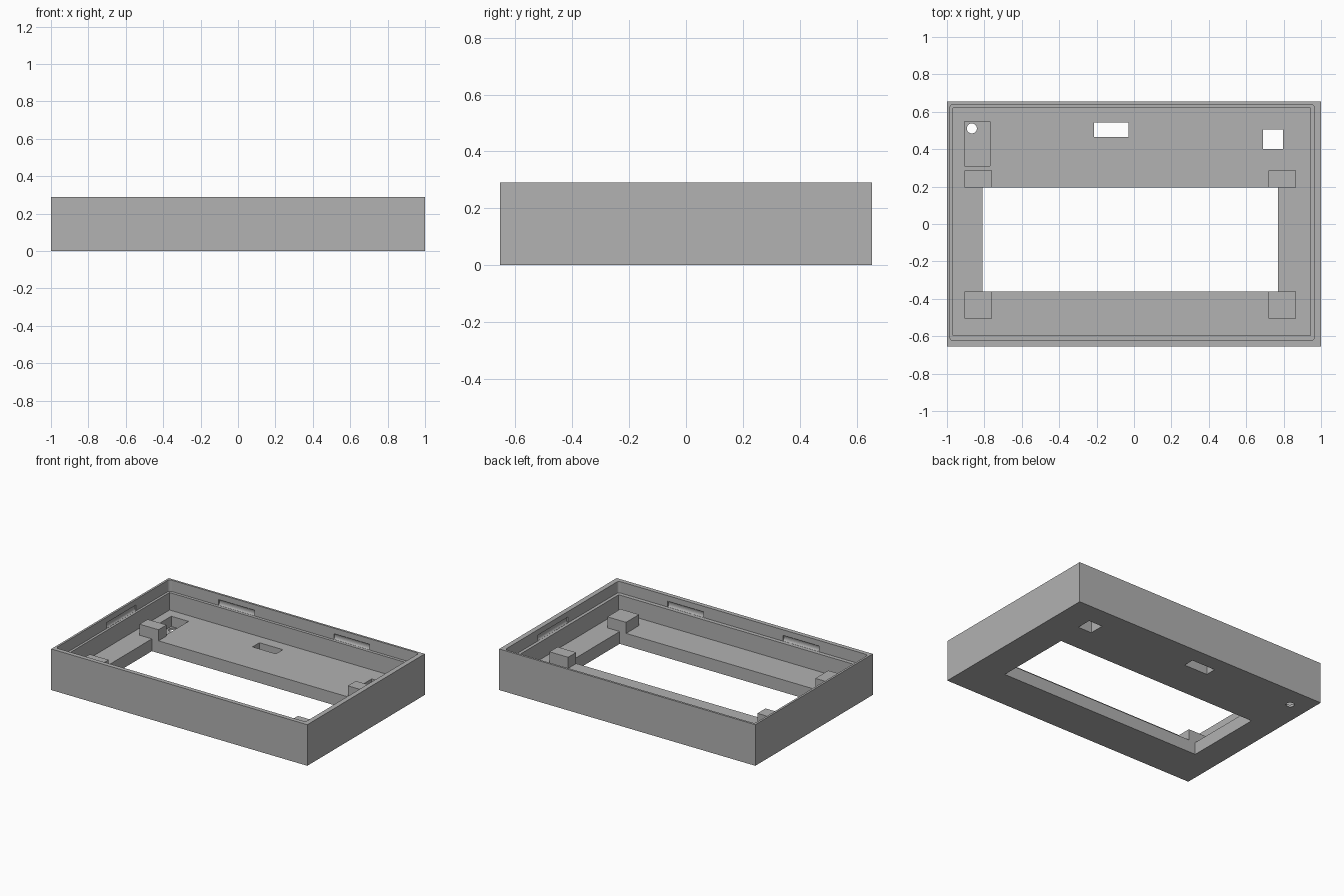
import bpy, bmesh, math
from mathutils import Matrix, Vector

cube = bpy.data.objects.get("Cube")
if cube:
    bpy.data.objects.remove(cube, do_unlink=True)

grey = bpy.data.materials.new("plain grey")
grey.use_nodes = True
grey.diffuse_color = (0.445, 0.445, 0.445, 1)
grey.node_tree.nodes["Principled BSDF"].inputs["Base Color"].default_value = grey.diffuse_color


def make_object(name, bm):
    mesh = bpy.data.meshes.new(name)
    bm.to_mesh(mesh)
    bm.free()
    mesh.materials.append(grey)
    obj = bpy.data.objects.new(name, mesh)
    bpy.context.collection.objects.link(obj)
    return obj


def box(name, x, y, z, corner=0):
    """Box from three (low, high) ranges, with optional rounded upright edges."""
    bm = bmesh.new()
    size = Vector(r[1] - r[0] for r in (x, y, z))
    centre = Vector(sum(r) / 2 for r in (x, y, z))
    bmesh.ops.create_cube(bm, size=1, matrix=Matrix.Translation(centre) @ Matrix.Diagonal(size).to_4x4())
    if corner:
        upright = [e for e in bm.edges if abs(e.verts[0].co.z - e.verts[1].co.z) > 0.01]
        bmesh.ops.bevel(bm, geom=upright, offset=corner, segments=5, profile=0.5, affect='EDGES')
    return make_object(name, bm)


def rod(name, centre, radii, length, turn=Matrix(), sides=16):
    """Elliptical rod, upright unless turned."""
    bm = bmesh.new()
    bmesh.ops.create_cone(bm, cap_ends=True, segments=sides, radius1=1, radius2=1, depth=length,
                          matrix=Matrix.Translation(centre) @ turn @ Matrix.Diagonal((*radii, 1, 1)))
    return make_object(name, bm)


def cut(target, cutter):
    mod = target.modifiers.new("cut", 'BOOLEAN')
    mod.operation = 'DIFFERENCE'
    mod.solver = 'EXACT'
    mod.object = cutter
    bpy.context.view_layer.objects.active = target
    bpy.ops.object.modifier_apply(modifier=mod.name)
    bpy.data.objects.remove(cutter, do_unlink=True)


FLOOR, LEDGE, TOP = 0.087, 0.21, 0.29
through = (-0.1, 0.2)
lip_x, lip_y = (-0.985, 0.965), (-0.624, 0.64)

# Tray with stepped rim
body = box("frame_body", (-1, 1), (-0.655, 0.655), (0, TOP))
cut(body, box("lip_cutter", lip_x, lip_y, (LEDGE, 0.4), 0.02))
cut(body, box("cavity_cutter", (-0.968, 0.943), (-0.596, 0.619), (FLOOR, 0.3)))

# Window, slot, square opening, recessed pocket and small round hole
cut(body, box("window_cutter", (-0.81, 0.77), (-0.36, 0.196), through))
cut(body, box("slot_cutter", (-0.213, -0.03), (0.466, 0.543), through))
cut(body, box("square_cutter", (0.69, 0.797), (0.4, 0.506), through))
cut(body, box("pocket_cutter", (-0.905, -0.77), (0.31, 0.548), (0.015, 0.2)))
cut(body, rod("hole_cutter", (-0.867, 0.511, 0), (0.027, 0.027), 0.2, sides=32))

# Shallow snap grooves in the rim: two on each long wall, one on each short wall
groove = (0.02, 0.01)
along_x = Matrix.Rotation(math.pi / 2, 4, 'Y')
along_y = Matrix.Rotation(math.pi / 2, 4, 'X')
for y in lip_y:
    for x in (-0.46, 0.44):
        cut(body, rod("groove_cutter", (x, y, 0.231), groove, 0.28, along_x))
for x in lip_x:
    cut(body, rod("groove_cutter", (x, 0.105, 0.231), groove[::-1], 0.33, along_y))

# Mounting blocks around the window
for side, x in (("right", (-0.906, -0.758)), ("left", (0.72, 0.866))):
    for end, y in (("front", (-0.505, -0.36)), ("back", (0.196, 0.286))):
        box(f"{end}_{side}_block", x, y, (FLOOR - 0.01, 0.165))
